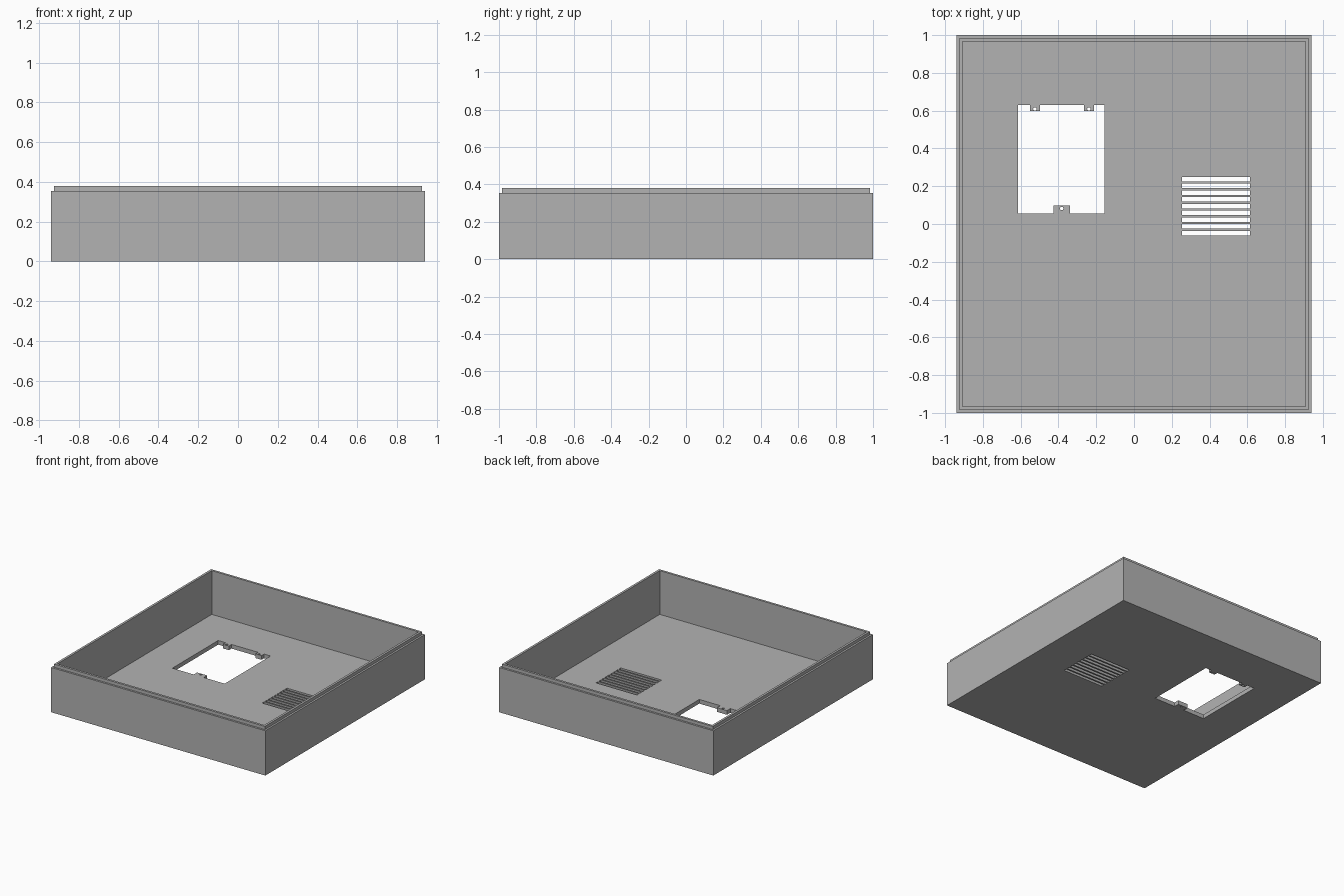
import bpy
import bmesh
from mathutils import Matrix

cube = bpy.data.objects.get("Cube")
if cube:
    bpy.data.objects.remove(cube, do_unlink=True)

HX, HY = 0.94, 1.0          # outer half sizes
RIM_Z, TOP_Z = 0.355, 0.38  # shoulder and lip heights
LIP, WALL = 0.015, 0.033    # lip setback and wall thickness

grey = bpy.data.materials.new("grey plastic")
grey.use_nodes = True
color = (0.45, 0.45, 0.45, 1)
grey.diffuse_color = color
grey.node_tree.nodes["Principled BSDF"].inputs["Base Color"].default_value = color


def make_object(name, bm):
    bmesh.ops.recalc_face_normals(bm, faces=bm.faces)
    mesh = bpy.data.meshes.new(name)
    bm.to_mesh(mesh)
    bm.free()
    mesh.materials.append(grey)
    obj = bpy.data.objects.new(name, mesh)
    bpy.context.collection.objects.link(obj)
    return obj


def prism(bm, outline, z0, z1):
    """Extrude a closed outline between two heights."""
    face = bm.faces.new([bm.verts.new((x, y, z0)) for x, y in outline])
    new = bmesh.ops.extrude_face_region(bm, geom=[face])["geom"]
    verts = [g for g in new if isinstance(g, bmesh.types.BMVert)]
    bmesh.ops.translate(bm, verts=verts, vec=(0, 0, z1 - z0))


def rectangle(x0, x1, y0, y1):
    return [(x0, y0), (x1, y0), (x1, y1), (x0, y1)]


# Open tray: rectangular rings running up the outside, over the lip, down inside
bm = bmesh.new()
rings = []
for inset, z in [(0, 0), (0, RIM_Z), (LIP, RIM_Z), (LIP, TOP_Z),
                 (WALL, TOP_Z), (WALL, WALL)]:
    x, y = HX - inset, HY - inset
    rings.append([bm.verts.new((px, py, z)) for px, py in rectangle(-x, x, -y, y)])
for low, high in zip(rings, rings[1:]):
    for i in range(4):
        j = (i + 1) % 4
        bm.faces.new((low[i], low[j], high[j], high[i]))
bm.faces.new(rings[0])
bm.faces.new(rings[-1])
tray = make_object("tray", bm)

# Cutter: window with three mounting tabs left standing
bm = bmesh.new()
x0, x1, y0, y1 = -0.615, -0.155, 0.055, 0.63
front_tab, back_tab = 0.097, 0.597
window = [(x0, y0), (-0.427, y0), (-0.427, front_tab), (-0.34, front_tab),
          (-0.34, y0), (x1, y0), (x1, y1)]
for a, b in [(-0.212, -0.265), (-0.498, -0.551)]:
    window += [(a, y1), (a, back_tab), (b, back_tab), (b, y1)]
window.append((x0, y1))
prism(bm, window, -0.05, 0.1)

# Cutter: screw holes through the tabs
for x, y in [(-0.383, 0.082), (-0.525, 0.609), (-0.239, 0.609)]:
    bmesh.ops.create_cone(bm, cap_ends=True, segments=16, radius1=0.009,
                          radius2=0.009, depth=0.15,
                          matrix=Matrix.Translation((x, y, 0.025)))

# Cutter: row of vent slots
for i in range(9):
    y = -0.06 + i * 0.0357
    prism(bm, rectangle(0.255, 0.615, y, y + 0.024), -0.05, 0.1)
cutter = make_object("floor_cutter", bm)
cutter.hide_render = True

# Cut the floor and discard the cutter
mod = tray.modifiers.new("openings", "BOOLEAN")
mod.operation = "DIFFERENCE"
mod.solver = "EXACT"
mod.object = cutter
bpy.context.view_layer.objects.active = tray
bpy.ops.object.modifier_apply(modifier=mod.name)
bpy.data.objects.remove(cutter, do_unlink=True)
